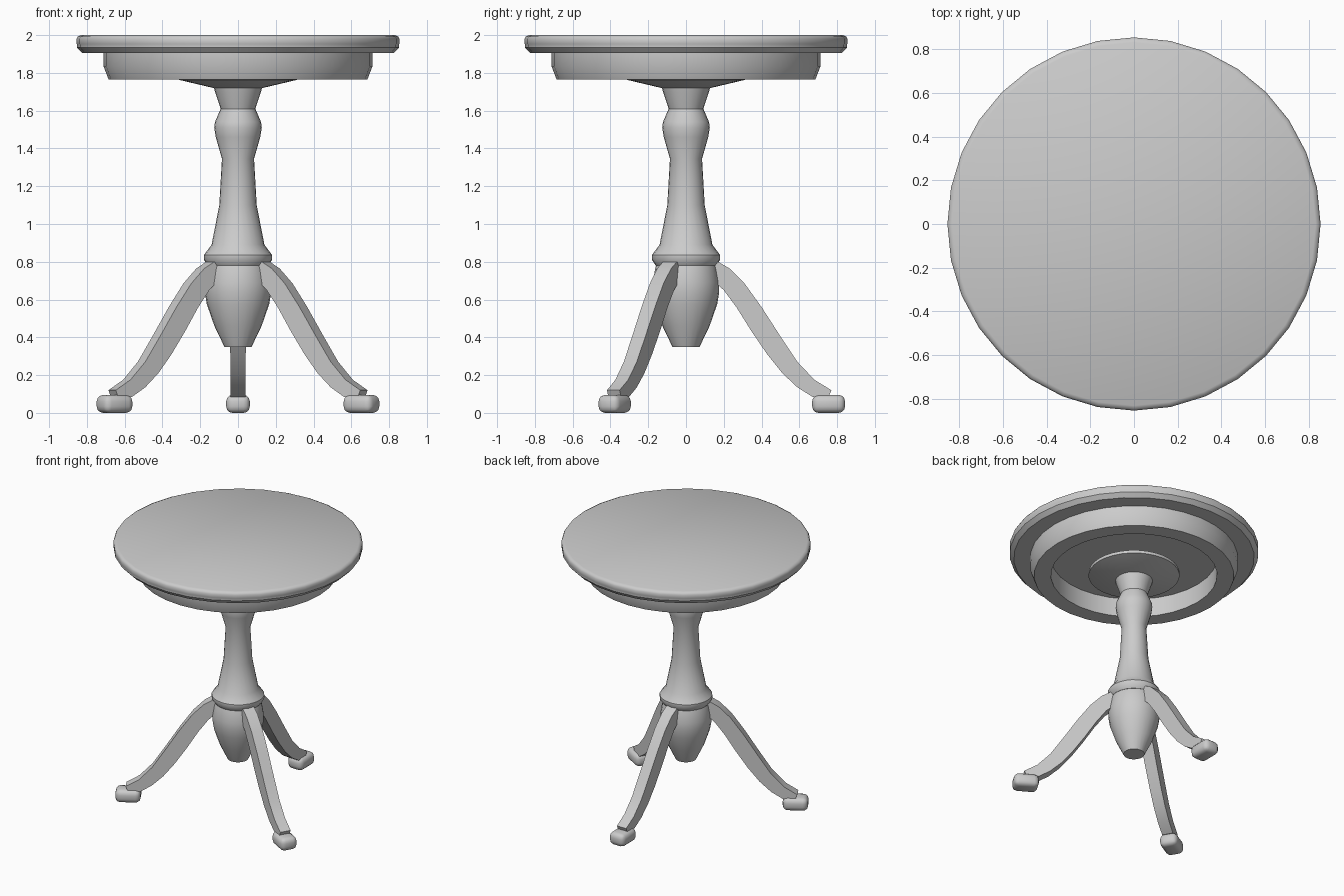
import bpy, bmesh, math
from mathutils import Matrix, Vector

cube = bpy.data.objects.get("Cube")
if cube:
    bpy.data.objects.remove(cube, do_unlink=True)

GREY = (0.6, 0.6, 0.6, 1.0)
grey = bpy.data.materials.new("plain grey")
grey.use_nodes = True
grey.diffuse_color = GREY
grey.node_tree.nodes["Principled BSDF"].inputs["Base Color"].default_value = GREY


def finish(name, bm, angle=35):
    """Turn a bmesh into a grey, smooth-shaded object."""
    bmesh.ops.recalc_face_normals(bm, faces=bm.faces)
    mesh = bpy.data.meshes.new(name)
    bm.to_mesh(mesh)
    bm.free()
    mesh.materials.append(grey)
    obj = bpy.data.objects.new(name, mesh)
    bpy.context.collection.objects.link(obj)
    bpy.ops.object.select_all(action="DESELECT")
    obj.select_set(True)
    bpy.context.view_layer.objects.active = obj
    bpy.ops.object.shade_smooth_by_angle(angle=math.radians(angle))
    return obj


def lathe(name, profile, sides, closed=False, angle=35):
    """Spin (radius, height) points round z; ends are capped unless closed."""
    bm = bmesh.new()
    rings = []
    for r, z in profile:
        rings.append([bm.verts.new((r * math.cos(a), r * math.sin(a), z))
                      for a in (math.tau * i / sides for i in range(sides))])
    pairs = list(zip(rings, rings[1:]))
    if closed:
        pairs.append((rings[-1], rings[0]))
    else:
        bm.faces.new(rings[0])
        bm.faces.new(rings[-1])
    for low, high in pairs:
        for i in range(sides):
            j = (i + 1) % sides
            bm.faces.new((low[i], low[j], high[j], high[i]))
    return finish(name, bm, angle)


# Round top with a moulded edge
lathe("table_top", [(0.825, 1.905), (0.853, 1.935), (0.853, 1.95),
                    (0.855, 1.955), (0.855, 1.98), (0.848, 1.992), (0.832, 2.0)],
      32, angle=40)

# Hollow apron ring under the top
lathe("apron", [(0.57, 1.765), (0.685, 1.765), (0.712, 1.835),
                (0.712, 1.908), (0.57, 1.908)], 32, closed=True)

# Shallow hub disc and the neck joining it to the top
lathe("hub", [(0.13, 1.72), (0.312, 1.763), (0.312, 1.785)], 32)
lathe("neck", [(0.08, 1.78), (0.08, 1.91)], 24)

# Turned column
lathe("column", [(0.128, 1.722), (0.122, 1.70), (0.092, 1.61), (0.122, 1.54),
                 (0.126, 1.51), (0.118, 1.46), (0.085, 1.345), (0.099, 1.10),
                 (0.14, 0.89), (0.181, 0.835), (0.181, 0.81), (0.16, 0.78)], 24)

# Urn at the foot of the column
lathe("urn", [(0.15, 0.80), (0.162, 0.77), (0.176, 0.69), (0.176, 0.64),
              (0.165, 0.575), (0.125, 0.46), (0.072, 0.35)], 24)

# Curved leg outline: (radius, height) along the upper and lower edges
UPPER = [(0.13, 0.80), (0.17, 0.80), (0.23, 0.765), (0.31, 0.685), (0.40, 0.56),
         (0.50, 0.405), (0.59, 0.27), (0.68, 0.175), (0.77, 0.12)]
LOWER = [(0.13, 0.70), (0.155, 0.69), (0.20, 0.65), (0.27, 0.555), (0.345, 0.435),
         (0.43, 0.31), (0.51, 0.21), (0.59, 0.135), (0.67, 0.085)]
TIP = (0.755, 0.085)


def make_leg(name, turn):
    bm = bmesh.new()
    outline = UPPER + [TIP] + LOWER[::-1]
    sides = [[bm.verts.new((r, side * (0.044 - 0.007 * r), z)) for r, z in outline]
             for side in (-1, 1)]
    count = len(outline)
    for i in range(count):
        j = (i + 1) % count
        bm.faces.new((sides[0][i], sides[0][j], sides[1][j], sides[1][i]))
    last = len(UPPER) - 1
    for s in sides:
        for i in range(last):
            bm.faces.new((s[i], s[i + 1], s[count - 2 - i], s[count - 1 - i]))
        bm.faces.new((s[last], s[last + 1], s[last + 2]))
    bmesh.ops.transform(bm, matrix=turn, verts=bm.verts)
    finish(name, bm, 30)


def make_foot(name, turn):
    bm = bmesh.new()
    bmesh.ops.create_cube(bm, size=1)
    bmesh.ops.scale(bm, vec=(0.174, 0.125, 0.095), verts=bm.verts)
    bmesh.ops.bevel(bm, geom=bm.edges[:], offset=0.034, segments=3,
                    profile=0.5, affect="EDGES")
    bmesh.ops.translate(bm, vec=Vector((0.755, 0, 0.0475)), verts=bm.verts)
    bmesh.ops.transform(bm, matrix=turn, verts=bm.verts)
    finish(name, bm, 60)


# Three legs, one to the back and two toward the front
for label, degrees in (("back", 90), ("front_right", 210), ("front_left", 330)):
    turn = Matrix.Rotation(math.radians(degrees), 4, "Z")
    make_leg(label + "_leg", turn)
    make_foot(label + "_foot", turn)
